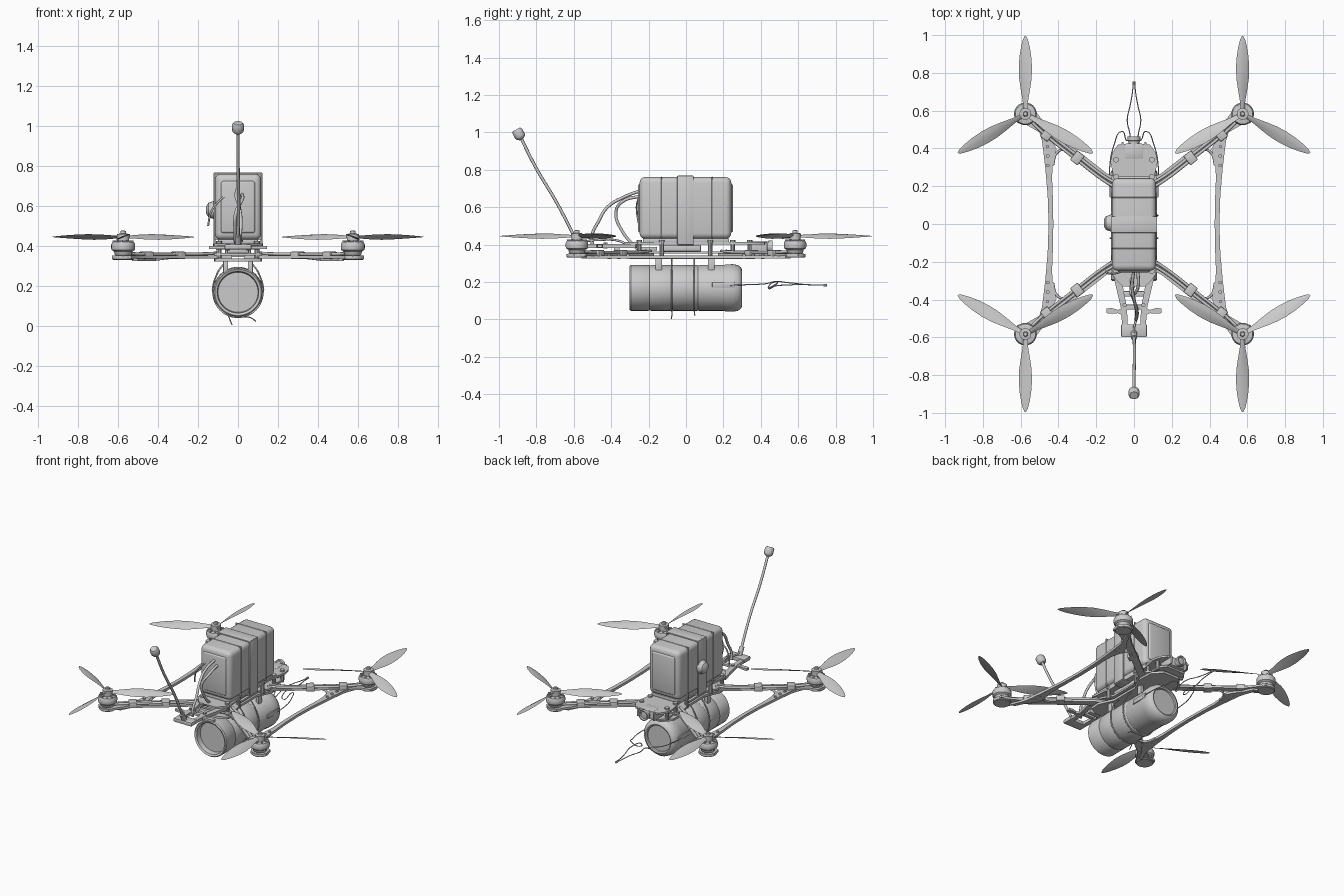
import bpy, bmesh, math
from mathutils import Vector, Matrix

if "Cube" in bpy.data.objects:
    bpy.data.objects.remove(bpy.data.objects["Cube"])

C = bpy.context.scene.collection
MX, MY, MZ = 0.575, 0.583, 0.445


def finish(name, bm, angle=35):
    bmesh.ops.recalc_face_normals(bm, faces=bm.faces)
    me = bpy.data.meshes.new(name)
    bm.to_mesh(me)
    bm.free()
    me.shade_smooth()
    me.set_sharp_from_angle(angle=math.radians(angle))
    ob = bpy.data.objects.new(name, me)
    C.objects.link(ob)
    return ob


def box(name, c, s, bev=0.0, seg=2, rot=None):
    bm = bmesh.new()
    bmesh.ops.create_cube(bm, size=1)
    bmesh.ops.scale(bm, vec=s, verts=bm.verts)
    if bev:
        bmesh.ops.bevel(bm, geom=bm.edges[:], offset=bev, segments=seg, profile=0.5, affect='EDGES')
    if rot:
        bmesh.ops.rotate(bm, matrix=rot, verts=bm.verts)
    bmesh.ops.translate(bm, vec=c, verts=bm.verts)
    return finish(name, bm)


def lathe(name, prof, origin, axis=(0, 0, 1), n=32, angle=35):
    """Revolve (radius, height) points about an axis."""
    bm = bmesh.new()
    q = Vector((0, 0, 1)).rotation_difference(Vector(axis)).to_matrix()
    rings = []
    for r, h in prof:
        rings.append([bm.verts.new(Vector(origin) + q @ Vector((r * math.cos(2 * math.pi * i / n), r * math.sin(2 * math.pi * i / n), h))) for i in range(n)])
    for a, b in zip(rings, rings[1:]):
        for i in range(n):
            bm.faces.new((a[i], a[(i + 1) % n], b[(i + 1) % n], b[i]))
    bm.faces.new(rings[0])
    bm.faces.new(rings[-1])
    return finish(name, bm, angle)


def cyl(name, r, p, h, axis=(0, 0, 1), n=16):
    return lathe(name, [(r, 0), (r, h)], p, axis, n)


def plate(name, pts, z0, z1):
    """Extrude an outline in the xy plane."""
    bm = bmesh.new()
    f = bm.faces.new([bm.verts.new((x, y, z0)) for x, y in pts])
    g = bmesh.ops.extrude_face_region(bm, geom=[f])
    bmesh.ops.translate(bm, vec=(0, 0, z1 - z0), verts=[v for v in g['geom'] if isinstance(v, bmesh.types.BMVert)])
    return finish(name, bm)


def tube(name, pts, r, cyclic=False, res=6):
    cu = bpy.data.curves.new(name, 'CURVE')
    cu.dimensions = '3D'
    cu.bevel_depth, cu.bevel_resolution, cu.resolution_u = r, 2, res
    cu.use_fill_caps = True
    sp = cu.splines.new('BEZIER')
    sp.bezier_points.add(len(pts) - 1)
    for b, p in zip(sp.bezier_points, pts):
        b.co = p
        b.handle_left_type = b.handle_right_type = 'AUTO'
    sp.use_cyclic_u = cyclic
    ob = bpy.data.objects.new(name, cu)
    C.objects.link(ob)
    return ob


def mirror_pts(pts):
    return pts + [(-x, y) for x, y in reversed(pts)]


# Propeller: three twisted blades with lens sections
def propeller(name, sx, sy):
    bm = bmesh.new()
    stations = [(0.02, .026, 30), (0.07, .034, 32), (0.13, .056, 28), (0.19, .072, 23), (0.25, .074, 19),
                (0.31, .063, 16), (0.36, .045, 13), (0.395, .026, 11), (0.412, .006, 10)]
    sec = [(-.5, 0), (-.25, .06), (.1, .07), (.5, 0), (.1, -.03), (-.25, -.02)]
    for k in range(3):
        rot = Matrix.Rotation(k * 2 * math.pi / 3, 3, 'Z')
        rings = []
        for r, c, p in stations:
            tw = Matrix.Rotation(math.radians(p), 3, 'Y')
            ring = []
            for u, w in sec:
                v = rot @ (tw @ Vector((u * c, 0, w * c)) + Vector((0, r, 0)))
                ring.append(bm.verts.new((MX * sx + v.x * sx, MY * sy + v.y * sy, MZ + v.z)))
            rings.append(ring)
        for a, b in zip(rings, rings[1:]):
            for i in range(6):
                bm.faces.new((a[i], a[(i + 1) % 6], b[(i + 1) % 6], b[i]))
        bm.faces.new(rings[0])
        bm.faces.new(rings[-1])
    finish(name, bm, 50)


# Four corners: arm, motor and propeller
for sx in (-1, 1):
    for sy in (-1, 1):
        tag = ('left' if sx < 0 else 'right') + ('_front' if sy < 0 else '_back')
        P = lambda x, y, z: (x * sx, y * sy, z)
        propeller('propeller_' + tag, sx, sy)
        lathe('motor_' + tag, [(.03, .345), (.042, .356), (.046, .372), (.058, .38), (.06, .388), (.06, .408), (.054, .42),
                               (.03, .424), (.03, .432), (.031, .46), (.014, .462), (.013, .474), (.009, .477)], P(MX, MY, 0))
        for i in range(9):
            a = 2 * math.pi * i / 9
            box('motor_spoke_' + tag, P(MX + .042 * math.cos(a), MY + .042 * math.sin(a), .424), (.022, .007, .008),
                rot=Matrix.Rotation(a * sx * sy, 3, 'Z'))
        plate('arm_' + tag, [(x * sx, y * sy) for x, y in [(.03, .19), (.09, .17), (.15, .215), (.5, .485), (.57, .525), (.62, .535),
              (.632, .6), (.6, .63), (.535, .63), (.515, .59), (.46, .515), (.14, .265), (.1, .25), (.03, .25)]], .338, .352)
        lathe('motor_mount_' + tag, [(.05, .33), (.055, .334), (.055, .35), (.03, .353)], P(MX, MY, 0), n=24)
        for d in (-.012, .012):
            tube('motor_cable_' + tag, [P(.09, .2 + d, .365), P(.16, .242 + d, .361), P(.32, .365 + d, .359), P(.47, .485 + d, .359), P(.55, .56 + d, .362)], .008)
        for t in (.3, .46):
            box('arm_clip_' + tag, P(t, .35 + (t - .3) * .78, .353), (.05, .062, .036), .005,
                rot=Matrix.Rotation(.66 * sx * sy, 3, 'Z'))
        # Fork joining the side brace to the arm
        tube('brace_fork_' + tag, [P(.43, .31, .333), P(.41, .375, .333), P(.37, .395, .338), P(.335, .375, .342)], .007)
        for x, y in ((.456, .36), (.458, .41), (.456, -.0 + .31)):
            cyl('brace_screw_' + tag, .009, P(x, y, .324), .026)

# Side braces, waisted in the middle
for sx in (-1, 1):
    outer = [(.53, .56), (.495, .47), (.487, .44), (.47, .3), (.457, .15), (.452, 0)]
    inner = [(.427, 0), (.43, .15), (.434, .25), (.428, .34), (.41, .395), (.43, .44), (.47, .49), (.5, .55)]
    loop = [(x, -y) for x, y in outer] + outer[-2::-1] + inner[::-1] + [(x, -y) for x, y in inner[1:]]
    plate('side_brace', [(x * sx, y) for x, y in loop], .325, .342)

# Frame plates
plate('lower_plate', mirror_pts([(.06, -.3), (.115, -.27), (.12, -.2), (.075, -.1), (.075, .1), (.12, .2), (.115, .3), (.06, .36)]), .322, .337)
plate('arm_clamp_plate', mirror_pts([(.07, -.28), (.12, -.25), (.12, -.17), (.08, -.1), (.08, .1), (.12, .17), (.12, .25), (.07, .3)]), .352, .364)
plate('upper_plate', mirror_pts([(.06, -.33), (.1, -.29), (.118, -.26), (.1, -.1), (.1, .2), (.11, .26), (.125, .33), (.115, .38), (.085, .42), (.04, .425)]), .4, .413)
plate('camera_plate', mirror_pts([(.08, .2), (.1, .3), (.1, .36), (.07, .4)]), .345, .357)
box('battery_pad', (0, 0, .422), (.2, .46, .022), .004)
box('electronics_stack', (0, -.02, .381), (.13, .2, .036), .006)
box('receiver_board', (0, -.2, .378), (.1, .09, .02), .004)
for sx in (-1, 1):
    for y in (-.25, -.13, .13, .25, .34):
        cyl('standoff', .012, (.095 * sx, y, .34), .068, n=10)
        cyl('plate_screw', .015, (.095 * sx, y, .41), .014, n=10)
    # Payload hanger posts and ties
    for y in (-.145, .135):
        box('payload_post', (.062 * sx, y, .295), (.024, .036, .075), .004)
    box('camera_side', (.06 * sx, .385, .385), (.01, .1, .055), .003)
    # Tapered nose rails and fins
    plate('nose_rail', [(x * sx, y) for x, y in [(.075, -.25), (.11, -.27), (.068, -.45), (.062, -.56), (.035, -.56), (.036, -.45)]], .382, .402)
    plate('nose_fin', [(x * sx, y) for x, y in [(.04, -.435), (.085, -.455), (.12, -.445), (.145, -.448), (.145, -.472), (.12, -.475), (.085, -.472), (.04, -.49)]], .385, .4)
    cyl('nose_screw', .011, (.05 * sx, -.43, .378), .034, n=10)
box('nose_cross', (0, -.44, .392), (.09, .026, .016), .003)
box('nose_block', (0, -.565, .395), (.136, .068, .026), .006)
box('nose_lower_bar', (0, -.37, .375), (.11, .03, .025), .004)

# Camera at the tail
box('camera_body', (0, .385, .386), (.1, .08, .06), .008)
lathe('camera_lens', [(.028, 0), (.028, .02), (.034, .022), (.034, .042), (.027, .042), (.022, .034), (.005, .036)], (0, .42, .388), (0, 1, 0), 24)

# Battery pack with raised end panels and strap
bat = box('battery', (0, -.003, .596), (.232, .49, .33), .03, 4)
for y in (-.245, .24):
    box('battery_end_panel', (0, y, .595), (.17, .022, .26), .01, 3)
for y in (-.13, .14):
    box('battery_wrap_edge', (0, y, .596), (.236, .006, .334), .002, 1)
box('strap_top', (0, -.003, .763), (.236, .088, .01), .003)
for sx in (-1, 1):
    box('strap_side', (.118 * sx, -.003, .583), (.009, .088, .368), .003)
box('strap_under', (0, -.003, .396), (.24, .088, .008), .003)
lathe('strap_loose_end', [(.042, -.014), (.045, 0), (.036, .026), (.018, .038)], (-.122, .005, .58), (-1, 0, 0), 20)

# Antenna
base, tip = Vector((0, -.59, .43)), Vector((0, -.885, .975))
d = (tip - base).normalized()
cyl('antenna_socket', .016, (0, -.575, .4), .06, d)
tube('antenna_rod', [base, base.lerp(tip, .35) + Vector((.003, .004, 0)), base.lerp(tip, .7) + Vector((0, -.006, 0)), tip], .0085)
lathe('antenna_head', [(.012, -.01), (.025, 0), (.029, .008), (.029, .04), (.022, .05)], tip - d * .004, d, 20)

# Payload canister: open dished front, taped rear
can = [(.1, -.262), (.104, -.296), (.116, -.302), (.122, -.295), (.122, -.2), (.119, -.194), (.122, -.188), (.122, -.08), (.12, -.075),
       (.122, -.07), (.122, .06), (.12, .065), (.122, .07), (.122, .2), (.126, .215), (.127, .25), (.122, .278), (.11, .294), (.096, .3), (.088, .296), (.086, .286)]
lathe('payload_canister', can, (0, 0, .168), (0, 1, 0), 48)
for y in (-.075, .045):
    tube('payload_tie', [(.06, y, .325), (.105, y, .26), (.125, y, .168), (.088, y, .08), (0, y, .0435), (-.088, y, .08),
                         (-.125, y, .168), (-.105, y, .26), (-.06, y, .325)], .004)
tube('tie_tail', [(-.05, -.075, .055), (-.04, -.075, .03), (-.03, -.078, .004)], .003)
tube('tie_tail', [(.03, .045, .046), (.065, .045, .04), (.09, .047, .022)], .003)
for sx in (-1, 1):
    box('canister_tape', (.124 * sx, .2, .185), (.01, .12, .03), .004)

# Loose wires behind the payload
for sx in (-1, 1):
    tube('trigger_wire', [(.125 * sx, .2, .18), (.128 * sx, .31, .185), (.105 * sx, .42, .19), (.065 * sx, .49, .2), (.03 * sx, .44, .165),
                          (.022 * sx, .46, .185 + .01 * sx), (.036 * sx, .55, .19 + .006 * sx), (.02 * sx, .63, .187), (.008 * sx, .7, .183), (.004 * sx, .75, .183)], .0028)
cyl('wire_connector', .007, (0, .735, .183), .02, (0, 1, 0), 10)

# Battery leads and signal cables at the nose
tube('power_lead', [(.0, -.24, .69), (-.01, -.33, .655), (.005, -.42, .6), (.015, -.47, .52), (.01, -.505, .44), (.01, -.5, .4)], .0085)
tube('power_lead', [(.02, -.24, .66), (.02, -.34, .63), (-.01, -.375, .57), (-.015, -.34, .47), (-.01, -.26, .375)], .0085)
tube('balance_lead', [(-.04, -.24, .67), (-.1, -.262, .62), (-.135, -.262, .57), (-.15, -.25, .5)], .005)
tube('antenna_cable', [(.02, -.3, .39), (-.012, -.36, .42), (.02, -.47, .425), (.0, -.55, .42), base], .006)
